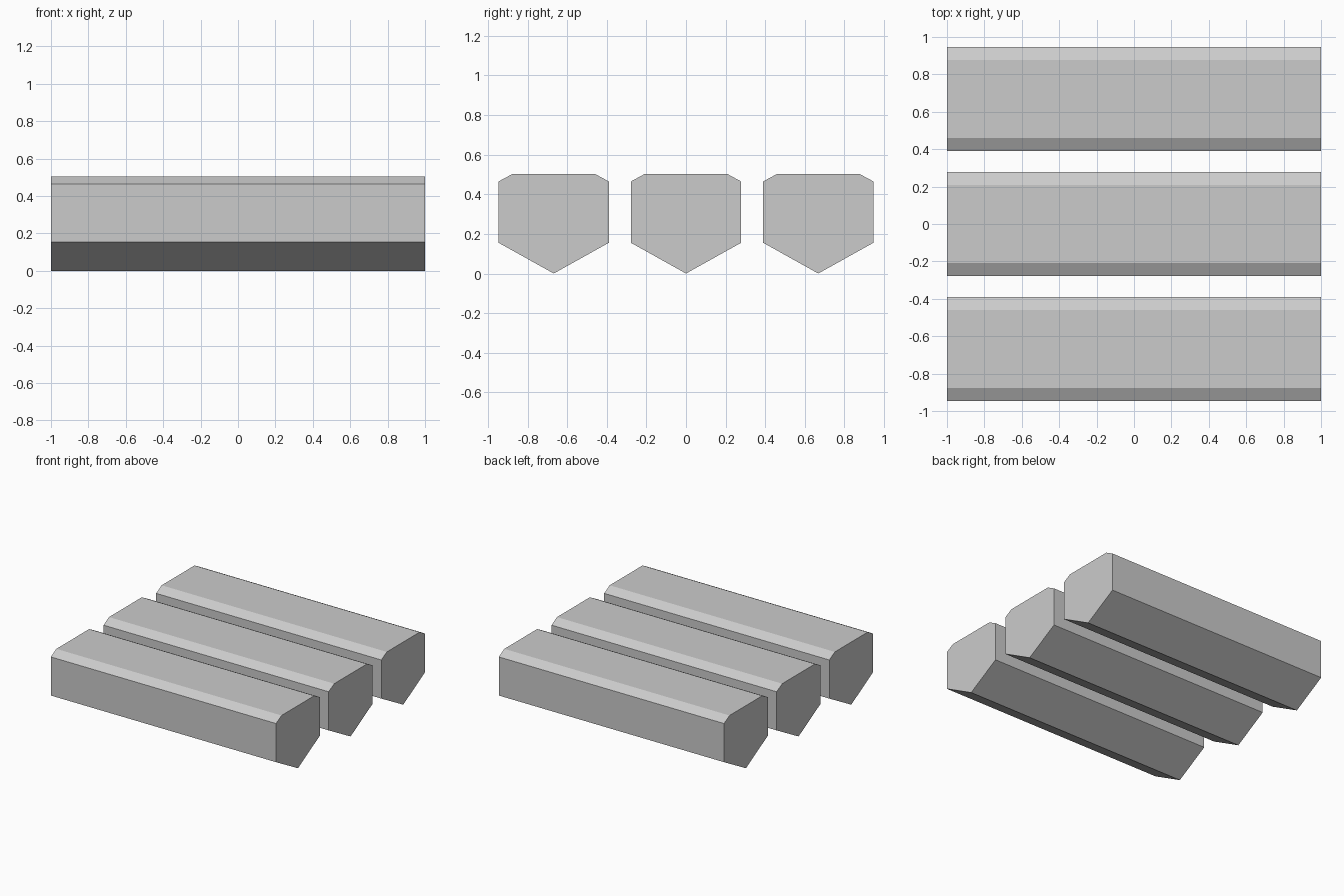
import bpy
import bmesh

if "Cube" in bpy.data.objects:
    bpy.data.objects.remove(bpy.data.objects["Cube"])

# Cross-section of one bar (y, z): pointed keel, straight sides, chamfered top
HALF = [(0.278, 0.155), (0.278, 0.465), (0.208, 0.503)]
PROFILE = [(0, 0)] + HALF + [(-y, z) for y, z in reversed(HALF)]
LENGTH = 2.0
SPACING = 0.668


def make_bar(name, y_offset):
    bm = bmesh.new()
    end = bm.faces.new([bm.verts.new((-LENGTH / 2, y, z)) for y, z in PROFILE])
    result = bmesh.ops.extrude_face_region(bm, geom=[end], use_keep_orig=True)
    moved = [g for g in result["geom"] if isinstance(g, bmesh.types.BMVert)]
    bmesh.ops.translate(bm, verts=moved, vec=(LENGTH, 0, 0))
    bmesh.ops.recalc_face_normals(bm, faces=bm.faces)
    mesh = bpy.data.meshes.new(name)
    bm.to_mesh(mesh)
    bm.free()
    bar = bpy.data.objects.new(name, mesh)
    bar.location.y = y_offset
    bpy.context.collection.objects.link(bar)


# Three parallel bars, front to back
for i, name in enumerate(("front_bar", "middle_bar", "back_bar")):
    make_bar(name, (i - 1) * SPACING)
